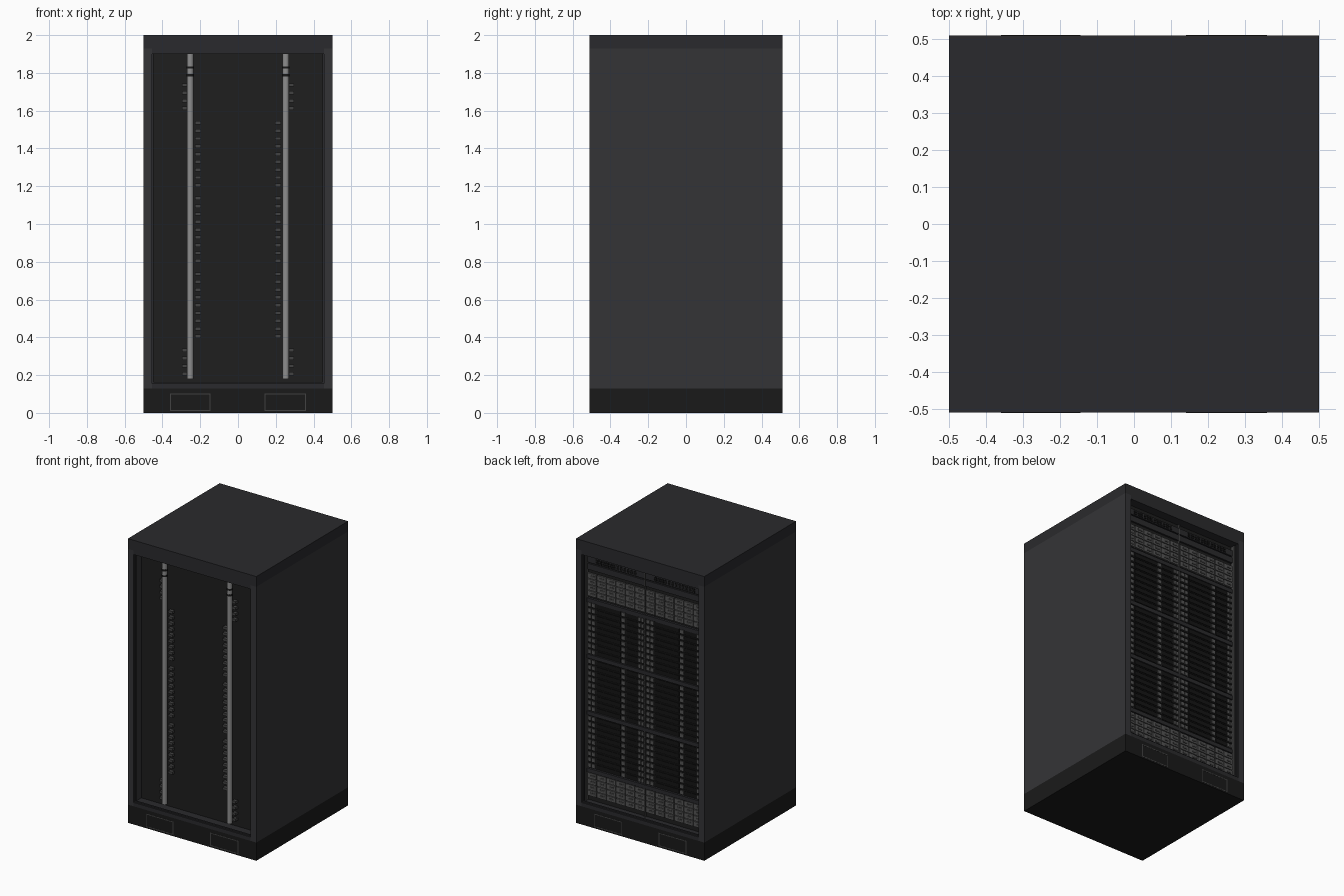
import bpy, bmesh, math
from mathutils import Matrix, Vector

if "Cube" in bpy.data.objects:
    bpy.data.objects.remove(bpy.data.objects["Cube"])


def mat(name, v, b=0.0):
    m = bpy.data.materials.new(name)
    m.diffuse_color = (v, v, v + b, 1)
    m.use_nodes = True
    m.node_tree.nodes["Principled BSDF"].inputs["Base Color"].default_value = m.diffuse_color
    return m


PANEL = mat("panel_grey", 0.034, 0.003)
CAP = mat("cap_grey", 0.023, 0.003)
DARK = mat("plinth_black", 0.010)
INNER = mat("inner_black", 0.013)
GRILLE = mat("grille_black", 0.007)
UNIT = mat("unit_grey", 0.09)
TAB = mat("tab_grey", 0.055)
STEEL = mat("pipe_steel", 0.27)


def boxes(name, items, material):
    """One object from boxes given as (x0, x1, y0, y1, z0, z1)."""
    bm = bmesh.new()
    for x0, x1, y0, y1, z0, z1 in items:
        c = Vector((x0 + x1, y0 + y1, z0 + z1)) / 2
        s = (abs(x1 - x0), abs(y1 - y0), abs(z1 - z0), 1)
        bmesh.ops.create_cube(bm, size=1, matrix=Matrix.Translation(c) @ Matrix.Diagonal(s))
    return finish(name, bm, material)


def finish(name, bm, material):
    me = bpy.data.meshes.new(name)
    bm.to_mesh(me)
    bm.free()
    ob = bpy.data.objects.new(name, me)
    bpy.context.collection.objects.link(ob)
    me.materials.append(material)
    return ob


def cylinders(name, items, radius, material):
    bm = bmesh.new()
    for x, y, z0, z1 in items:
        bmesh.ops.create_cone(bm, cap_ends=True, segments=20, radius1=radius, radius2=radius,
                              depth=z1 - z0, matrix=Matrix.Translation((x, y, (z0 + z1) / 2)))
    for f in bm.faces:
        f.smooth = abs(f.normal.z) < 0.5
    return finish(name, bm, material)


W, D = 0.5, 0.51          # half width and half depth
OX, Z0, Z1 = 0.455, 0.155, 1.90   # door opening
FRONT, BACK = -0.425, 0.445       # recessed faces

# Cabinet shell
boxes("plinth", [(-W, W, -D, D, 0, 0.128)], DARK)
boxes("top_cap", [(-W, W, -D, D, 1.928, 2.0)], CAP)
boxes("side_panels", [(s * OX, s * W, -D, D, 0.128, 1.928) for s in (-1, 1)], PANEL)
boxes("frame_rails", [(-OX, OX, -D, D, 0.128, Z0), (-OX, OX, -D, D, Z1, 1.928)], CAP)
boxes("equipment_core", [(-OX, OX, FRONT, BACK, Z0, Z1)], INNER)

# Inner trim around both openings
trim = []
for y0, y1 in ((-D + 0.008, -D + 0.02), (D - 0.02, D - 0.008)):
    trim += [(s * (OX - 0.008), s * OX, y0, y1, Z0, Z1) for s in (-1, 1)]
    trim += [(-OX, OX, y0, y1, Z0, Z0 + 0.008)]
boxes("opening_trim", trim, CAP)

# Outlined hatches on the plinth, front and back
hatch = []
for sy in (-1, 1):
    for x0, x1 in ((-0.36, -0.145), (0.14, 0.36)):
        y0, y1 = sy * (D - 0.004), sy * (D + 0.001)
        t = 0.006
        hatch += [(x0, x1, y0, y1, 0.010, 0.010 + t), (x0, x1, y0, y1, 0.103 - t, 0.103),
                  (x0, x0 + t, y0, y1, 0.010, 0.103), (x1 - t, x1, y0, y1, 0.010, 0.103)]
boxes("plinth_hatch_outlines", hatch, TAB)

# Coolant pipes with dark collars and end caps
PX, PY = 0.253, -0.455
cylinders("coolant_pipes", [(s * PX, PY, 0.18, Z1) for s in (-1, 1)], 0.018, STEEL)
cylinders("pipe_collars", [(s * PX, PY, z, z + 0.012) for s in (-1, 1) for z in (1.782, 1.822)],
          0.0195, DARK)

# Couplings beside the pipes, one for each unit
PITCH = 0.0413
SHELVES = (0.405, 0.805, 1.205)    # lowest row of each blade chassis
BANKS = (0.207, 1.612)             # lowest row of each supply bank
tabs = []
for s in (-1, 1):
    for base, n, x0, x1 in ([(b, 9, 0.196, 0.228) for b in SHELVES]
                            + [(b, 4, 0.271, 0.296) for b in BANKS]):
        for i in range(n):
            z = base + i * PITCH
            tabs.append((s * x0, s * x1, -0.45, FRONT, z - 0.009, z + 0.009))
boxes("pipe_couplings", tabs, TAB)

# Supply banks at the back: four rows of six modules in each half
modules, handles = [], []
cw = 0.445 / 6
for x_start in (-0.45, 0.005):
    for base in BANKS:
        for r in range(4):
            z = base + r * PITCH
            for c in range(6):
                x = x_start + c * cw
                modules.append((x + 0.003, x + cw - 0.003, BACK, BACK + 0.012, z - 0.018, z + 0.018))
                handles.append((x + 0.012, x + 0.048, BACK + 0.012, BACK + 0.015, z - 0.006, z + 0.006))
boxes("supply_modules", modules, UNIT)
boxes("supply_vents", handles, TAB)

# Blade chassis at the back: nine blades in each half, with grilles and ports
blades, grilles, ports = [], [], []
for x_end in (0.45, -0.005):
    for base in SHELVES:
        for r in range(9):
            z = base + r * PITCH
            blades.append((x_end - 0.445, x_end, BACK, BACK + 0.008, z - 0.019, z + 0.019))
            for a, b in ((0.075, 0.26), (0.305, 0.395)):
                grilles.append((x_end - b, x_end - a, BACK, BACK + 0.012, z - 0.014, z + 0.014))
            for a, b in ((0.008, 0.032), (0.04, 0.062), (0.268, 0.295), (0.402, 0.418), (0.424, 0.44)):
                ports.append((x_end - b, x_end - a, BACK, BACK + 0.014, z - 0.012, z + 0.012))
boxes("blades", blades, INNER)
boxes("blade_grilles", grilles, GRILLE)
boxes("blade_ports", ports, UNIT)

# Shelf fillers between the chassis
boxes("shelf_fillers", [(-0.452, 0.452, BACK, BACK + 0.016, z - 0.014, z + 0.014)
                        for z in (0.368, 0.77, 1.17, 1.565)], CAP)

# Network switches along the top and blank panel below
switches, sockets = [], []
for x0 in (-0.45, 0.005):
    for z in (1.80, 1.85):
        switches.append((x0, x0 + 0.445, BACK, BACK + 0.012, z - 0.021, z + 0.021))
    for i in range(12):
        x = x0 + 0.06 + i * 0.027
        for z in (1.842, 1.858):
            sockets.append((x, x + 0.02, BACK, BACK + 0.015, z - 0.006, z + 0.006))
boxes("network_switches", switches, CAP)
boxes("switch_sockets", sockets, GRILLE)

# Mounting posts at the sides and centre of the back
boxes("mounting_posts", [(s * 0.447, s * OX, BACK, BACK + 0.03, Z0, Z1) for s in (-1, 1)]
      + [(-0.004, 0.004, BACK, BACK + 0.014, Z0, Z1)], TAB)
